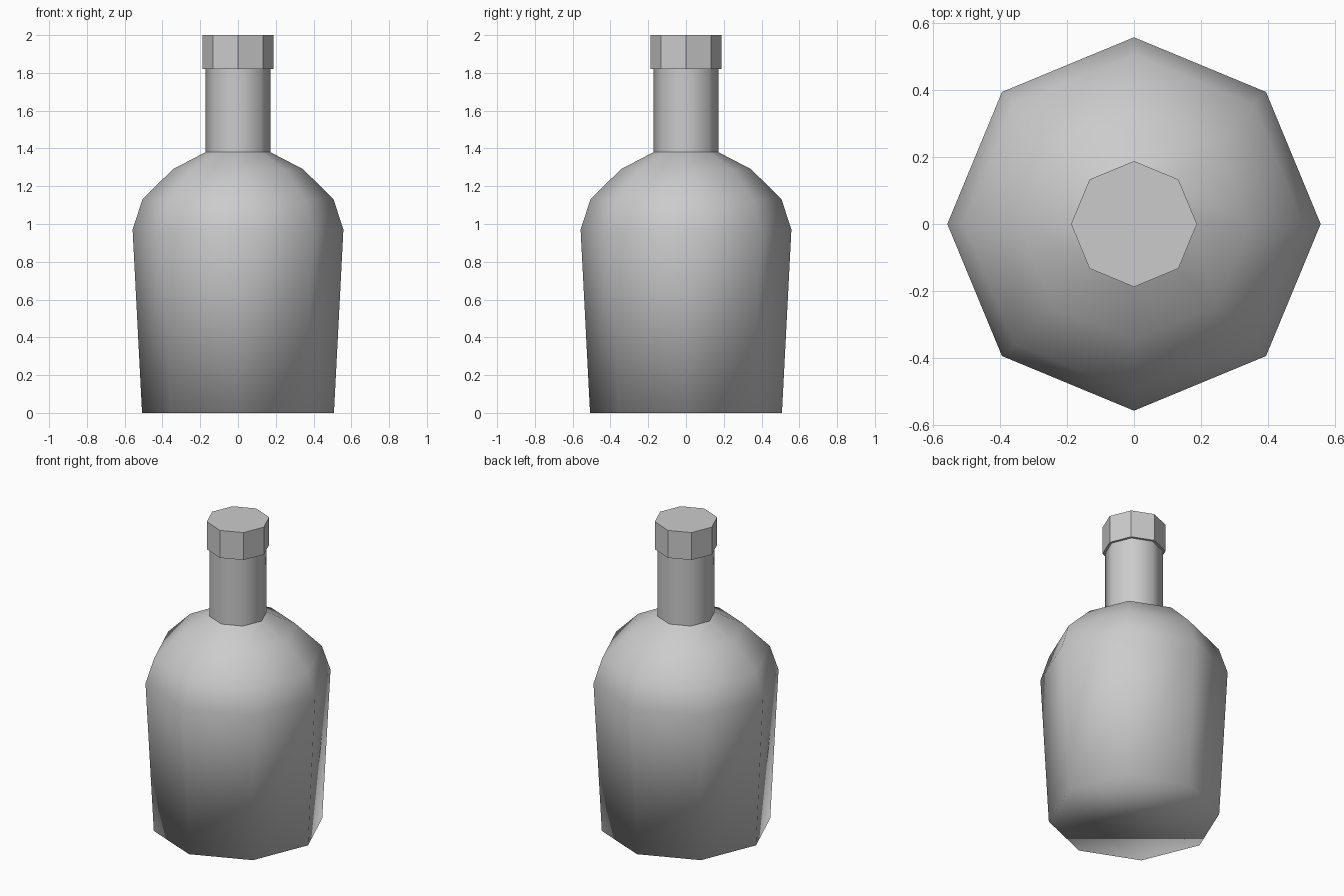
import bpy
import bmesh
from math import cos, sin, pi

SIDES = 8

cube = bpy.data.objects.get("Cube")
if cube:
    bpy.data.objects.remove(cube, do_unlink=True)

grey = bpy.data.materials.new("plain_grey")
grey.use_nodes = True
COLOUR = (0.6, 0.6, 0.6, 1.0)
grey.diffuse_color = COLOUR
grey.node_tree.nodes["Principled BSDF"].inputs["Base Color"].default_value = COLOUR


def lathe(name, profile, smooth, bottom=False, top=False):
    """Turn a (radius, height) profile into an eight-sided part."""
    bm = bmesh.new()
    rings = [[bm.verts.new((r * cos(2 * pi * i / SIDES), r * sin(2 * pi * i / SIDES), z))
              for i in range(SIDES)] for r, z in profile]
    for low, high in zip(rings, rings[1:]):
        for i in range(SIDES):
            j = (i + 1) % SIDES
            bm.faces.new((low[i], low[j], high[j], high[i]))
    if bottom:
        bm.faces.new(rings[0][::-1])
    if top:
        bm.faces.new(rings[-1])
    for face in bm.faces:
        face.smooth = smooth
    mesh = bpy.data.meshes.new(name)
    bm.to_mesh(mesh)
    bm.free()
    mesh.materials.append(grey)
    obj = bpy.data.objects.new(name, mesh)
    bpy.context.collection.objects.link(obj)
    return obj


# Tapered body with rounded shoulders, softly shaded right round the base
lathe("bottle_body", [(0.508, 0), (0.558, 0.97), (0.506, 1.13), (0.345, 1.29), (0.172, 1.38)],
      smooth=True, bottom=True)

# Straight neck
lathe("bottle_neck", [(0.172, 1.38), (0.172, 1.82)], smooth=True)

# Faceted cap
lathe("bottle_cap", [(0.188, 1.82), (0.188, 2.0)], smooth=False, bottom=True, top=True)
